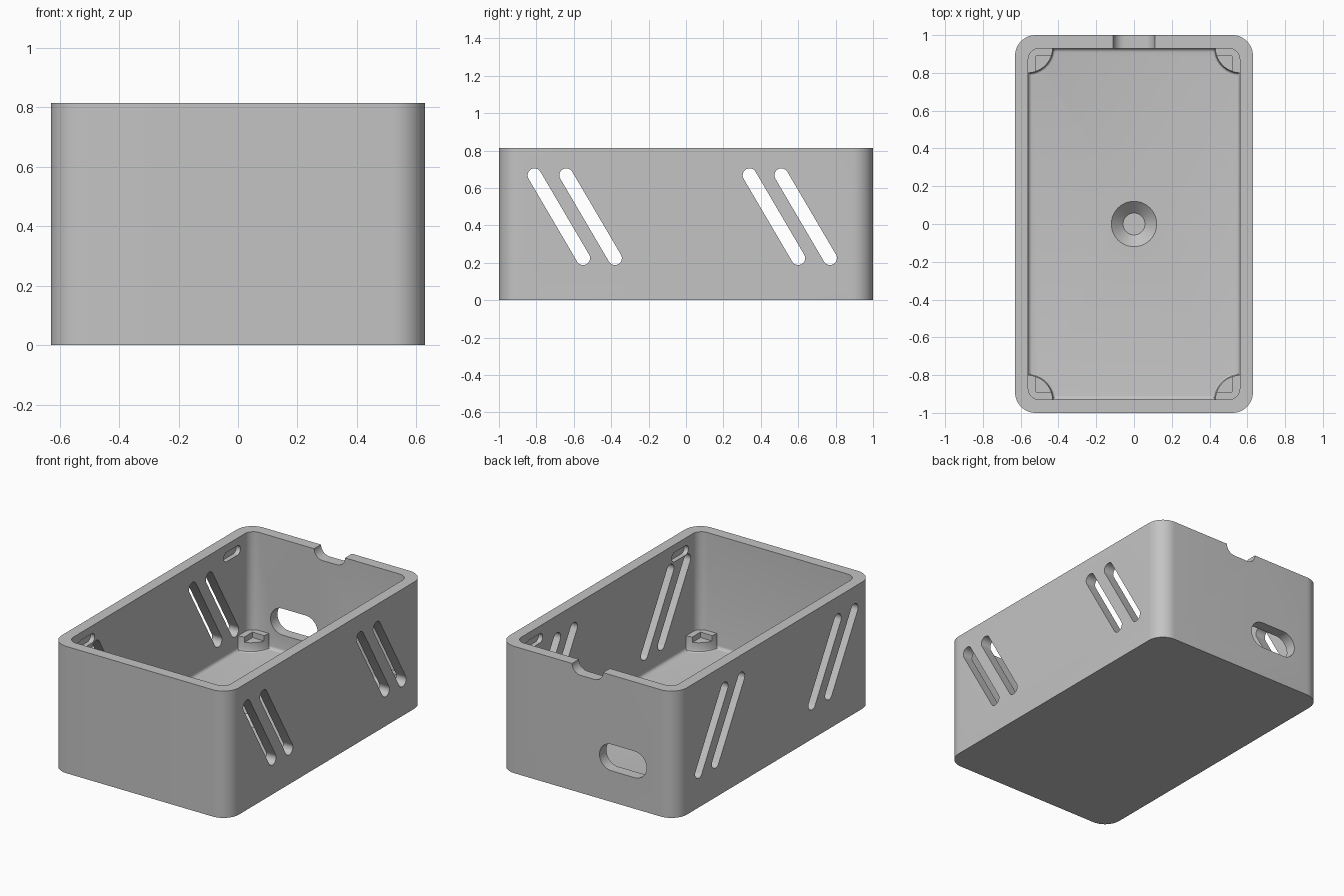
import bpy, bmesh, math
from mathutils import Vector

W, D, H = 0.63, 1.0, 0.815      # half width, half depth, height
WALL, FLOOR = 0.07, 0.09
IN_W, IN_D = W - WALL, D - WALL

if "Cube" in bpy.data.objects:
    bpy.data.objects.remove(bpy.data.objects["Cube"])

grey = bpy.data.materials.new("plain grey")
grey.use_nodes = True
colour = (0.55, 0.55, 0.55, 1)
grey.diffuse_color = colour
grey.node_tree.nodes["Principled BSDF"].inputs["Base Color"].default_value = colour


def finish(name, bm):
    bmesh.ops.recalc_face_normals(bm, faces=bm.faces)
    mesh = bpy.data.meshes.new(name)
    bm.to_mesh(mesh)
    bm.free()
    ob = bpy.data.objects.new(name, mesh)
    bpy.context.collection.objects.link(ob)
    mesh.materials.append(grey)
    return ob


def extrude_loop(bm, points, offset):
    face = bm.faces.new([bm.verts.new(p) for p in points])
    out = bmesh.ops.extrude_face_region(bm, geom=[face])
    verts = [v for v in out["geom"] if isinstance(v, bmesh.types.BMVert)]
    bmesh.ops.translate(bm, verts=verts, vec=offset)


def rounded_box(name, half_x, half_y, radius, low, high, fillet=0):
    points = []
    for k, (sx, sy) in enumerate([(1, 1), (-1, 1), (-1, -1), (1, -1)]):
        for i in range(13):
            a = math.pi / 2 * (k + i / 12)
            points.append((sx * (half_x - radius) + radius * math.cos(a),
                           sy * (half_y - radius) + radius * math.sin(a), low))
    bm = bmesh.new()
    extrude_loop(bm, points, (0, 0, high - low))
    if fillet:
        rim = [e for e in bm.edges if all(abs(v.co.z - low) < 1e-5 for v in e.verts)]
        bmesh.ops.bevel(bm, geom=rim, offset=fillet, segments=4,
                        profile=0.5, affect='EDGES')
    return finish(name, bm)


def pill(name, start, end, radius, axis, low, high):
    """Round-ended prism; start and end lie in the plane across the axis."""
    a, b = Vector(start), Vector(end)
    along = math.atan2(b.y - a.y, b.x - a.x)
    points = []
    for centre, turn in ((b, -math.pi / 2), (a, math.pi / 2)):
        for i in range(17):
            t = along + turn + math.pi * i / 16
            u = centre.x + radius * math.cos(t)
            v = centre.y + radius * math.sin(t)
            points.append((low, u, v) if axis == 'x' else (u, low, v))
    step = high - low
    bm = bmesh.new()
    extrude_loop(bm, points, (step, 0, 0) if axis == 'x' else (0, step, 0))
    return finish(name, bm)


def cut(target, cutter):
    cutter.hide_render = True
    mod = target.modifiers.new("cut", 'BOOLEAN')
    mod.operation, mod.solver, mod.object = 'DIFFERENCE', 'EXACT', cutter
    bpy.context.view_layer.objects.active = target
    bpy.ops.object.modifier_apply(modifier=mod.name)
    bpy.data.objects.remove(cutter)


def smooth(ob):
    bpy.ops.object.select_all(action='DESELECT')
    ob.select_set(True)
    bpy.context.view_layer.objects.active = ob
    bpy.ops.object.shade_smooth_by_angle(angle=math.radians(30))


# Case shell with a hollow inside
case = rounded_box("case_shell", W, D, 0.11, 0, H)
cut(case, rounded_box("cavity", IN_W, IN_D, 0.06, FLOOR, H + 0.2, fillet=0.02))

# Slanted vent slots through both sides
for y in (-0.81, -0.64, 0.34, 0.51):
    cut(case, pill("vent", (y, 0.668), (y + 0.26, 0.225), 0.037, 'x', -1, 1))

# Cable port and rim notch in the back wall
cut(case, pill("port", (-0.335, 0.285), (-0.17, 0.285), 0.085, 'y', 0.85, 1.2))
cut(case, pill("notch", (-0.05, H), (0.05, H), 0.06, 'y', 0.85, 1.2))

# Shallow lid-catch recesses on the inner side walls
for side in (-1, 1):
    for y in (-0.74, 0.74):
        ends = sorted((side * 0.5, side * (IN_W + 0.03)))
        cut(case, pill("catch", (y - 0.055, 0.735), (y + 0.055, 0.735), 0.03, 'x', *ends))

# Blind conical dimple in the floor
bm = bmesh.new()
bmesh.ops.create_cone(bm, cap_ends=True, segments=48, radius1=0.058, radius2=0.182,
                      depth=0.12)
bmesh.ops.translate(bm, verts=bm.verts, vec=(0, 0, FLOOR))
for v in bm.verts:
    v.co.z += 0.0
cut(case, finish("dimple", bm))
smooth(case)

# Quarter-round corner posts, stepped to hold a board
POST_TOP, STEP, R = 0.185, 0.15, 0.135
profile = [(0, FLOOR - 0.01), (R + 0.012, FLOOR - 0.01), (R + 0.012, FLOOR),
           (R + 0.004, FLOOR + 0.005), (R, FLOOR + 0.015), (R, POST_TOP), (0, POST_TOP)]
for sx, side in ((-1, "right"), (1, "left")):
    for sy, end in ((-1, "front"), (1, "back")):
        bm = bmesh.new()
        face = bm.faces.new([bm.verts.new((-r, 0, z)) for r, z in profile])
        bmesh.ops.spin(bm, geom=[face] + face.edges[:] + face.verts[:], cent=(0, 0, 0),
                       axis=(0, 0, 1), angle=math.pi / 2, steps=16, use_duplicate=False)
        bmesh.ops.remove_doubles(bm, verts=bm.verts, dist=1e-5)
        for v in bm.verts:
            v.co.x = sx * (v.co.x + IN_W + 0.005)
            v.co.y = sy * (v.co.y + IN_D + 0.005)
        post = finish(f"{end}_{side}_post", bm)
        cut(post, rounded_box("board", 0.52, 0.89, 0.002, STEP, H))
        smooth(post)
